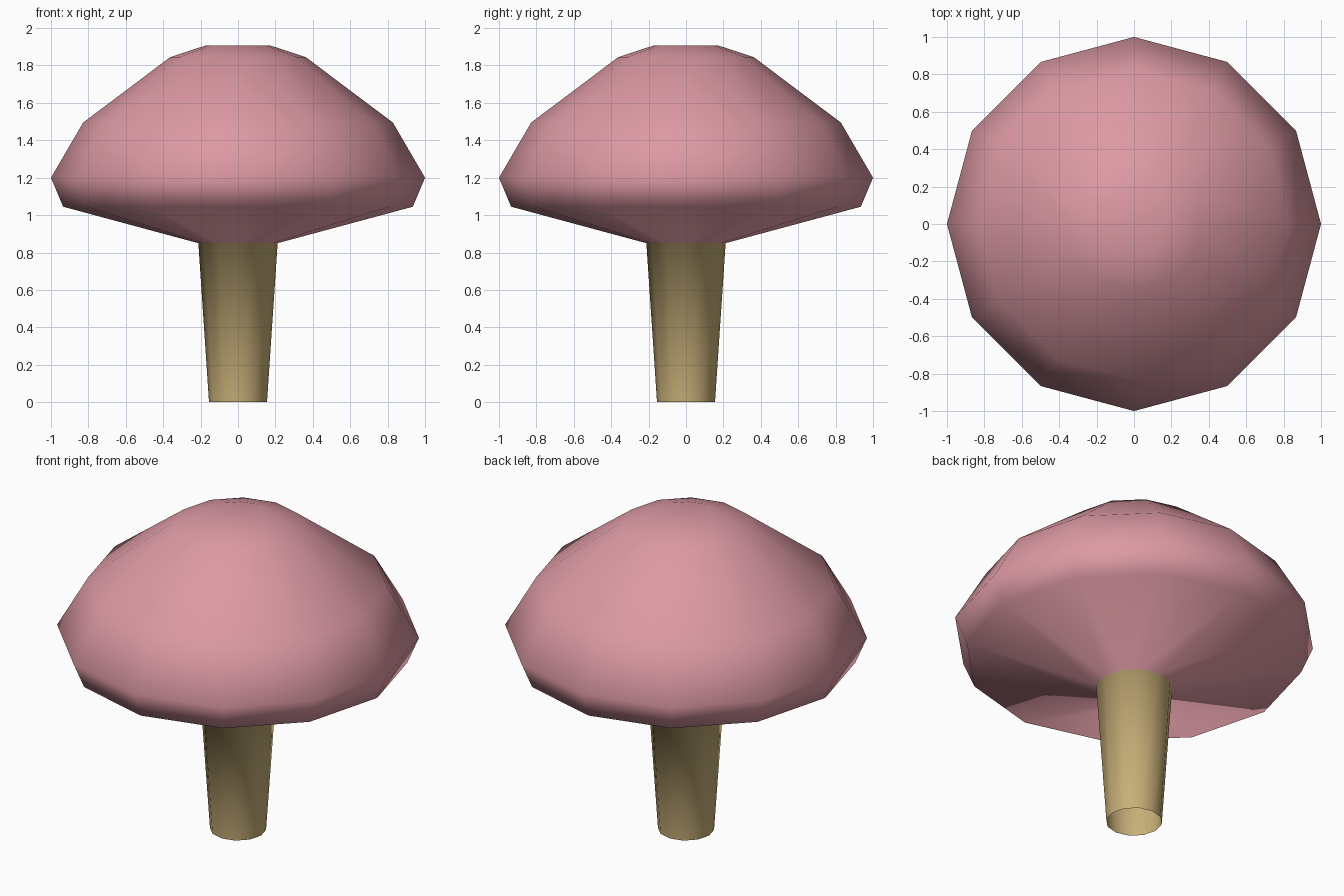
import bpy, bmesh
from math import sin, cos, tau

if "Cube" in bpy.data.objects:
    bpy.data.objects.remove(bpy.data.objects["Cube"])

SIDES = 12
# (radius, height) from the open stem foot up to the flat crown
PROFILE = [(0.155, 0.0), (0.212, 0.85), (0.935, 1.045), (1.0, 1.2),
           (0.828, 1.495), (0.362, 1.845), (0.176, 1.906)]


def material(name, color):
    m = bpy.data.materials.new(name)
    m.diffuse_color = color
    m.use_nodes = True
    m.node_tree.nodes["Principled BSDF"].inputs["Base Color"].default_value = m.diffuse_color
    return m


# One continuous twelve-sided shell, so shading flows from stem into cap
bm = bmesh.new()
rings = [[bm.verts.new((r * cos(tau * i / SIDES), r * sin(tau * i / SIDES), z))
          for i in range(SIDES)] for r, z in PROFILE]
for level, (low, high) in enumerate(zip(rings, rings[1:])):
    for i in range(SIDES):
        j = (i + 1) % SIDES
        face = bm.faces.new((low[i], low[j], high[j], high[i]))
        face.material_index = 0 if level == 0 else 1  # stem, then cap

# Flat crown
bm.faces.new(rings[-1]).material_index = 1
for face in bm.faces:
    face.smooth = True

mesh = bpy.data.meshes.new("mushroom")
bm.to_mesh(mesh)
bm.free()
mesh.materials.append(material("stem_tan", (0.58, 0.43, 0.19, 1)))
mesh.materials.append(material("cap_pink", (0.72, 0.32, 0.37, 1)))
mushroom = bpy.data.objects.new("mushroom", mesh)
bpy.context.collection.objects.link(mushroom)
